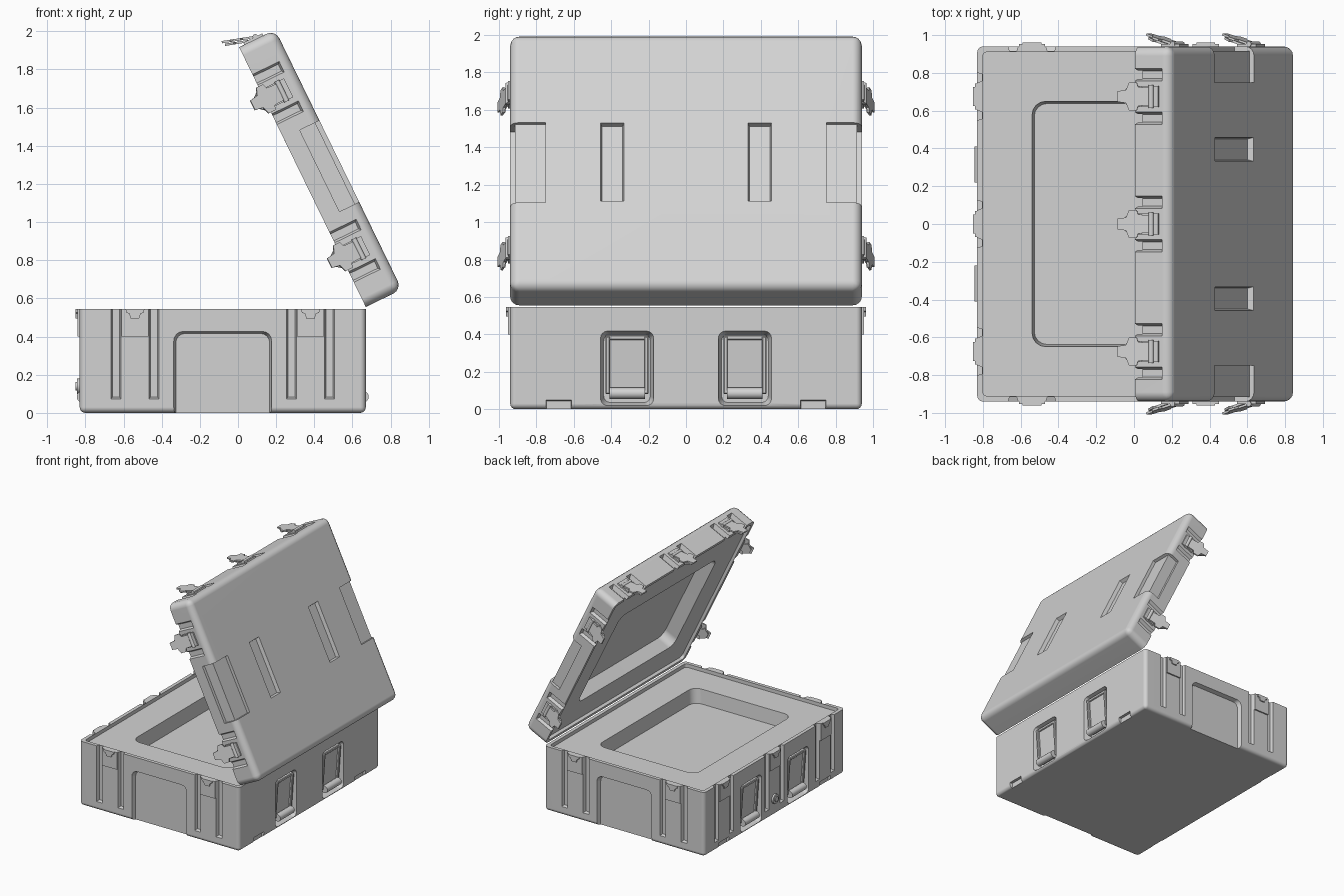
import bpy, bmesh
from math import radians, pi
from mathutils import Matrix, Vector

cube = bpy.data.objects.get("Cube")
if cube:
    bpy.data.objects.remove(cube)

grey = bpy.data.materials.new("light grey plastic")
grey.use_nodes = True
grey.diffuse_color = (0.65, 0.65, 0.65, 1)
grey.node_tree.nodes["Principled BSDF"].inputs["Base Color"].default_value = (0.65, 0.65, 0.65, 1)

# Case layout, lid shut: the lid's z = 0 is the parting plane
X0, X1, HY, BASE_H, LID_H = -0.83, 0.67, 0.94, 0.545, 0.21
MID = (X0 + X1) / 2
T = Matrix.Translation
FRONT, BACK, LEFT, RIGHT = 0, pi, -pi / 2, pi / 2
LID = T((X1, 0, 0.555)) @ Matrix.Rotation(radians(64), 4, 'Y') @ T((-X1, 0, 0))


def wall(side, t, z):
    """Frame on an outer wall: x along it, y up, z outward."""
    pos = {FRONT: (t, -HY, z), BACK: (t, HY, z), LEFT: (X0, t, z), RIGHT: (X1, t, z)}[side]
    return T(pos) @ Matrix.Rotation(side, 4, 'Z') @ Matrix.Rotation(pi / 2, 4, 'X')


def finish(ob):
    ob.data.materials.clear()
    ob.data.materials.append(grey)
    ob.data.shade_smooth()
    ob.data.set_sharp_from_angle(angle=radians(32))
    ob.modifiers.new("normals", 'WEIGHTED_NORMAL').keep_sharp = True


def add(name, bm, matrix=Matrix(), done=True):
    bmesh.ops.recalc_face_normals(bm, faces=bm.faces)
    me = bpy.data.meshes.new(name)
    bm.to_mesh(me)
    bm.free()
    ob = bpy.data.objects.new(name, me)
    bpy.context.collection.objects.link(ob)
    ob.matrix_world = matrix
    if done:
        finish(ob)
    return ob


def box(lo, hi, r=0.0, pick=lambda a, b: True, seg=4):
    """Box between two corners; edges accepted by pick are rounded."""
    bm = bmesh.new()
    bmesh.ops.create_cube(bm, size=1)
    lo, hi = Vector(lo), Vector(hi)
    for v in bm.verts:
        v.co = Vector([lo[i] + (v.co[i] + 0.5) * (hi[i] - lo[i]) for i in range(3)])
    if r:
        edges = [e for e in bm.edges if pick(e.verts[0].co, e.verts[1].co)]
        bmesh.ops.bevel(bm, geom=edges, offset=r, segments=seg, profile=0.5, affect='EDGES')
    return bm


def upright(a, b):
    return abs(a.z - b.z) > 1e-5


def pocket(w, h, depth, r=0.0, taper=0.0):
    """Cutter opening at z = 0 and narrowing towards its floor."""
    bm = box((-w / 2, -h / 2, -depth), (w / 2, h / 2, 0.01), r, upright)
    for v in bm.verts:
        if v.co.z < 0:
            v.co.x *= 1 - 2 * taper / w
            v.co.y *= 1 - 2 * taper / h
    return bm


def plate(points, thick):
    """Mirrored outline given as its right half, extruded outward."""
    bm = bmesh.new()
    ring = points + [(-x, y) for x, y in reversed(points)]
    face = bm.faces.new([bm.verts.new((x, y, 0)) for x, y in ring])
    ext = bmesh.ops.extrude_face_region(bm, geom=[face])
    bmesh.ops.translate(bm, vec=(0, 0, thick), verts=[g for g in ext["geom"] if isinstance(g, bmesh.types.BMVert)])
    return bm


def rod(r, length, axis='Z'):
    bm = bmesh.new()
    rot = Matrix.Rotation(pi / 2, 4, 'Y') if axis == 'X' else Matrix()
    bmesh.ops.create_cone(bm, cap_ends=True, segments=20, radius1=r, radius2=r, depth=length, matrix=rot)
    return bm


def carve(ob, cutters):
    obs = [add("cutter", bm, m, False) for bm, m in cutters]
    for c in obs:
        c.hide_render = True
        mod = ob.modifiers.new("cut", 'BOOLEAN')
        mod.operation, mod.solver, mod.object = 'DIFFERENCE', 'EXACT', c
    bpy.context.view_layer.update()
    deps = bpy.context.evaluated_depsgraph_get()
    me = bpy.data.meshes.new_from_object(ob.evaluated_get(deps))
    ob.modifiers.clear()
    ob.data = me
    for c in obs:
        bpy.data.objects.remove(c)
    finish(ob)


mounts = [(s, x) for s in (FRONT, BACK) for x in (-0.54, 0.38)] + [(LEFT, y) for y in (-0.675, 0, 0.675)]
handles = [(s, y) for s in (LEFT, RIGHT) for y in (-0.315, 0.315)]
flip = Matrix.Rotation(pi, 4, 'X')

# Base shell with stepped rim, shallow tray and wall recesses
base = add("base", box((X0, -HY, 0), (X1, HY, BASE_H), 0.03,
                       lambda a, b: upright(a, b) or a.z + b.z < 0.01), done=False)
cuts = [(box((X0 + 0.03, -HY + 0.03, BASE_H - 0.03), (X1 - 0.03, HY - 0.03, 0.7), 0.02, upright), Matrix()),
        (pocket(0.92, 1.30, 0.12, 0.07, 0.012), T((MID, 0, BASE_H - 0.03)))]
for s in (FRONT, BACK):
    cuts.append((pocket(0.52, 0.86, 0.035, 0.05, 0.014), wall(s, MID, 0)))
for s, t in mounts:
    for d in (-0.1, 0.1):
        cuts.append((pocket(0.06, 0.6, 0.025, 0, 0.012), wall(s, t + d, 0.37)))
for s, t in handles:
    cuts.append((pocket(0.29, 0.405, 0.065, 0.04, 0.02), wall(s, t, 0.218)))
for s in (LEFT, RIGHT):
    for t in (-0.68, 0.68):
        cuts.append((pocket(0.14, 0.1, 0.02, 0, 0.005), wall(s, t, 0)))
carve(base, cuts)

# Lid shell, hollow below, with slots and corner recesses above
lid = add("lid", box((X0 - 0.015, -HY, 0), (X1, HY, LID_H), 0.05,
                     lambda a, b: upright(a, b) or a.z + b.z > 0.01), done=False)
cuts = [(box((X0 + 0.015, -HY + 0.03, -0.1), (X1 - 0.03, HY - 0.03, 0.025), 0.03, upright), Matrix()),
        (pocket(0.94, 1.30, 0.11, 0.07, 0.02), T((MID, 0, 0.025)) @ flip)]
for sign in (-1, 1):
    cuts.append((pocket(0.47, 0.13, 0.03, 0, 0.01), T((MID, sign * 0.395, LID_H))))
    for inner, floor in ((0.75, LID_H - 0.025), (HY - 0.025, 0.095)):
        ys = sorted((sign * inner, sign * 1.1))
        cuts.append((box((-0.315, ys[0], floor), (0.16, ys[1], 0.4)), Matrix()))
for s, t in mounts:
    for d in (-0.115, 0.115):
        push = T((0, 0, 0.015 if s == LEFT else 0))
        cuts.append((pocket(0.07, 0.32, 0.04 if s == LEFT else 0.025, 0, 0.015), wall(s, t + d, 0) @ push))
carve(lid, cuts)
lid.matrix_world = LID

# Latches swung out on the lid, catches on the base
flap = [(0.045, 0.02), (0.05, -0.07), (0.075, -0.08), (0.075, -0.12), (0.035, -0.135), (0.028, -0.18)]
inner_flap = [(0.035, 0.0), (0.035, -0.11), (0.055, -0.12), (0.02, -0.165)]
hook = [(0.05, 0.0), (0.045, -0.02), (0.03, -0.025), (0.022, -0.05)]
for s, t in mounts:
    out = T((0, 0, 0.015 if s == LEFT else 0))
    frame = LID @ wall(s, t, 0) @ out
    add("latch_mount", box((-0.055, 0.03, -0.01), (0.055, 0.14, 0.012)), frame)
    add("latch_pivot", rod(0.014, 0.12, 'X'), frame @ T((0, 0.1, 0.012)))
    tilt = frame @ T((0, 0.1, 0.005)) @ Matrix.Rotation(radians(-17), 4, 'X')
    add("latch_flap", plate(flap, 0.012), tilt)
    add("latch_inner_flap", plate(inner_flap, 0.012), tilt @ T((0, 0, -0.016)))
    add("catch_plate", box((-0.07, 0.4, -0.01), (0.07, BASE_H, 0.012)), wall(s, t, 0))
    add("catch_hook", plate(hook, 0.012), wall(s, t, BASE_H) @ T((0, 0, 0.01)))

# Folding carry handles in the end pockets
for s, t in handles:
    frame = wall(s, t, 0)
    lean = frame @ T((0, 0.08, -0.02)) @ Matrix.Rotation(radians(4), 4, 'X') @ T((0, 0, -0.015))
    add("handle_panel", box((-0.095, 0, -0.025), (0.095, 0.30, -0.005)), lean)
    for sign in (-1, 1):
        xs = sorted((sign * 0.092, sign * 0.115))
        add("handle_arm", box((xs[0], 0, -0.025), (xs[1], 0.31, 0.012), 0.005, seg=1), lean)
    add("handle_top", box((-0.115, 0.29, -0.025), (0.115, 0.315, 0.005), 0.005, seg=1), lean)
    add("handle_grip", rod(0.03, 0.19, 'X'), frame @ T((0, 0.085, -0.015)))

# Pressure valve between the handles
add("valve_ring", rod(0.04, 0.03), wall(LEFT, 0, 0.14))
add("valve_cap", rod(0.022, 0.045), wall(LEFT, 0, 0.14))
